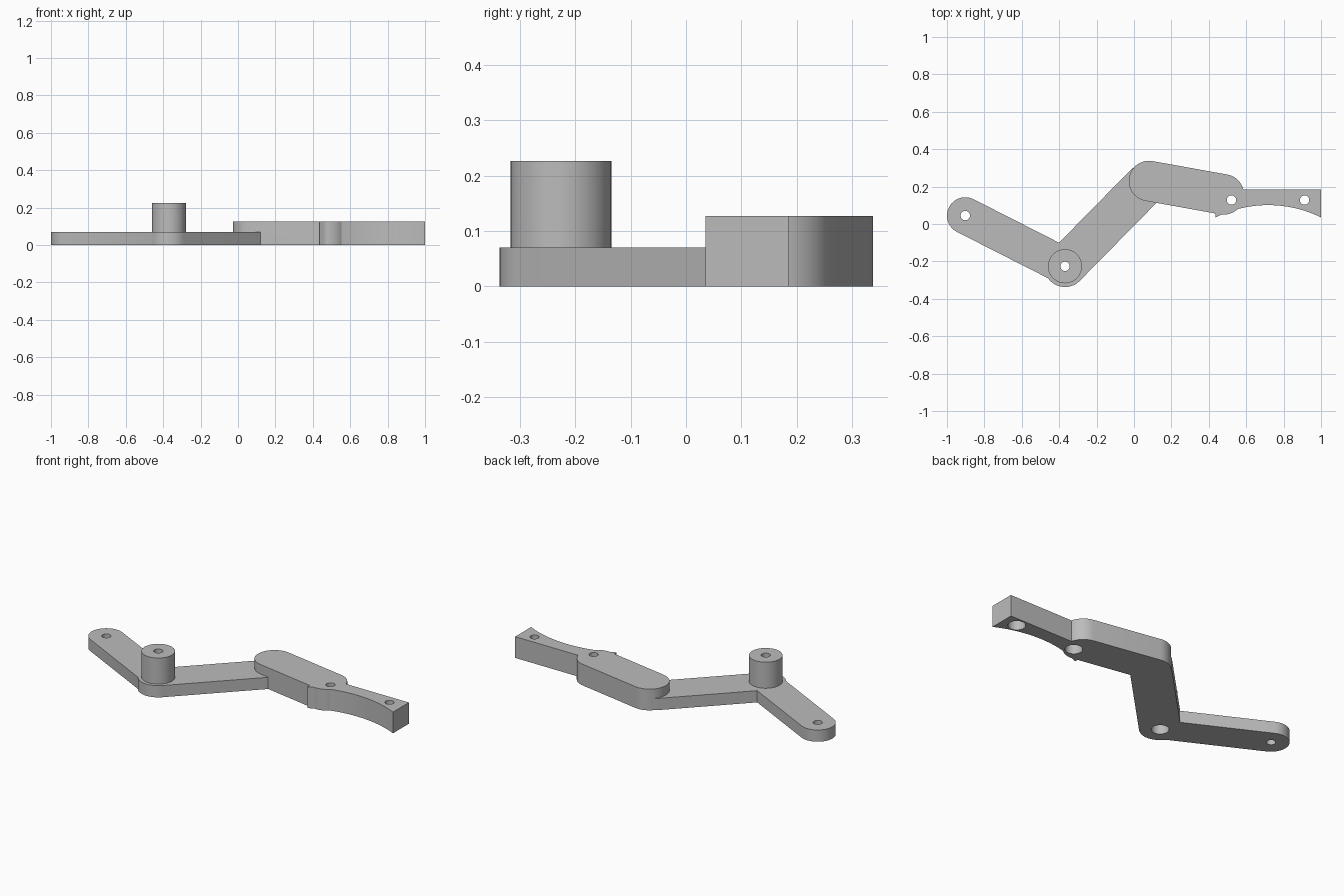
import bpy, bmesh, math
from mathutils import Vector

if "Cube" in bpy.data.objects:
    bpy.data.objects.remove(bpy.data.objects["Cube"])

grey = bpy.data.materials.new("plain grey")
grey.use_nodes = True
colour = (0.5, 0.5, 0.5, 1)
grey.diffuse_color = colour
grey.node_tree.nodes["Principled BSDF"].inputs["Base Color"].default_value = colour

ARM_TOP, BLOCK_TOP, BOSS_TOP = 0.07, 0.127, 0.226
TIP = Vector((-0.902, 0.045))
PIVOT = Vector((-0.369, -0.226))
ELBOW = Vector((0.08, 0.23))
WRIST = Vector((0.48, 0.158))


def prism(name, outline, z0, z1):
    """Extrude a flat outline from z0 to z1."""
    bm = bmesh.new()
    face = bm.faces.new([bm.verts.new((x, y, z0)) for x, y in outline])
    up = bmesh.ops.extrude_face_region(bm, geom=[face])["geom"]
    bmesh.ops.translate(bm, vec=(0, 0, z1 - z0),
                        verts=[v for v in up if isinstance(v, bmesh.types.BMVert)])
    bmesh.ops.recalc_face_normals(bm, faces=bm.faces)
    mesh = bpy.data.meshes.new(name)
    bm.to_mesh(mesh)
    bm.free()
    mesh.materials.append(grey)
    obj = bpy.data.objects.new(name, mesh)
    bpy.context.collection.objects.link(obj)
    return obj


def arc(centre, radius, start, end, steps=24):
    return [(centre[0] + radius * math.cos(start + (end - start) * i / steps),
             centre[1] + radius * math.sin(start + (end - start) * i / steps))
            for i in range(steps + 1)]


def bar(name, a, b, radius, height):
    """Round-ended bar between two points."""
    d = b - a
    t = math.atan2(d.y, d.x)
    q = math.pi / 2
    return prism(name, arc(b, radius, t - q, t + q) + arc(a, radius, t + q, t + 3 * q),
                 0, height)


def cylinder(name, centre, radius, z0, z1):
    return prism(name, arc(centre, radius, 0, 2 * math.pi, 48)[:-1], z0, z1)


def combine(target, other, operation):
    mod = target.modifiers.new(operation.lower(), "BOOLEAN")
    mod.operation = operation
    mod.solver = "EXACT"
    mod.object = other
    bpy.context.view_layer.objects.active = target
    bpy.ops.object.modifier_apply(modifier=mod.name)
    bpy.data.objects.remove(other)


# Two thin bars meeting at the pivot, with a raised boss
body = bar("linkage_arm", PIVOT, ELBOW - Vector((0.02, 0.02)), 0.111, ARM_TOP)
combine(body, bar("outer_bar", TIP, PIVOT, 0.098, ARM_TOP), "UNION")
combine(body, cylinder("pivot_boss", PIVOT, 0.091, 0.03, BOSS_TOP), "UNION")

# Thick block and the end plate with a concave front edge
combine(body, bar("thick_block", ELBOW, WRIST, 0.108, BLOCK_TOP), "UNION")
left, right, front, back = 0.435, 1.0, 0.035, 0.185
half, rise = (right - left) / 2, 0.066
radius = (half ** 2 + rise ** 2) / (2 * rise)
sweep = math.asin(half / radius)
curve = arc((left + half, front + rise - radius), radius,
            math.pi / 2 + sweep, math.pi / 2 - sweep)
plate = prism("end_plate", curve + [(right, back), (left, back)], 0, BLOCK_TOP)
combine(body, plate, "UNION")

# Through holes, three of them counterbored from below
near, far = (0.521, 0.128), (0.912, 0.128)
for centre in (TIP, PIVOT, near, far):
    combine(body, cylinder("hole", centre, 0.025, -0.1, 0.4), "DIFFERENCE")
for centre in (PIVOT, near, far):
    combine(body, cylinder("counterbore", centre, 0.047, -0.1, 0.06), "DIFFERENCE")

bpy.ops.object.select_all(action="DESELECT")
body.select_set(True)
bpy.context.view_layer.objects.active = body
bpy.ops.object.shade_smooth_by_angle(angle=math.radians(30))
